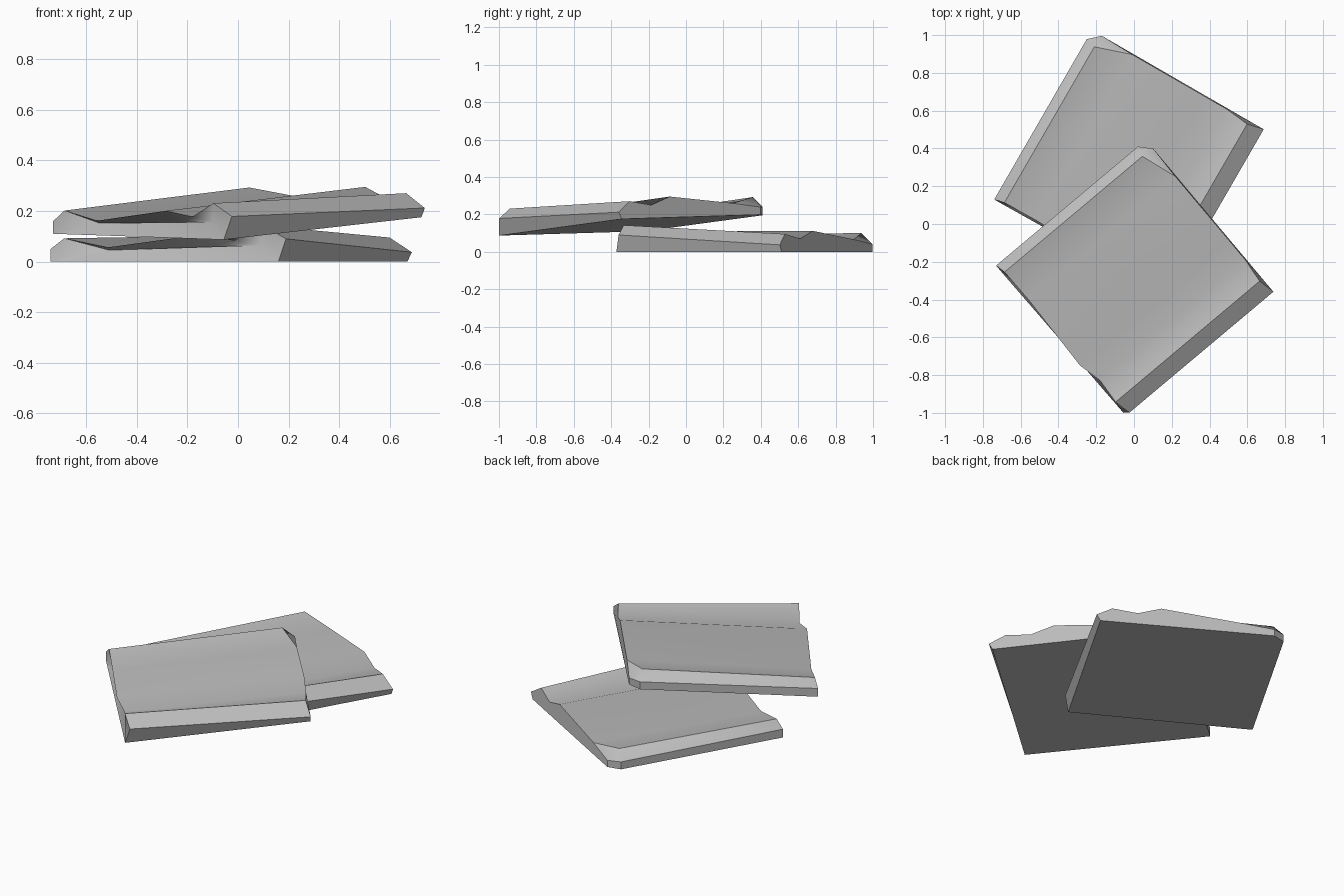
import bpy, bmesh, math
from mathutils import Matrix, Vector

cube = bpy.data.objects.get("Cube")
if cube:
    bpy.data.objects.remove(cube, do_unlink=True)

# Single stone colour
stone = bpy.data.materials.new("grey_stone")
stone.use_nodes = True
stone.diffuse_color = (0.5, 0.5, 0.5, 1)
stone.node_tree.nodes["Principled BSDF"].inputs["Base Color"].default_value = (0.5, 0.5, 0.5, 1)

# Tile cross-section: across, then (along, height) at the front and back ends
PROFILE = {
    "foot_l": (0.0, (0, 0), (0.98, 0)),
    "side_l": (0.0, (0, 0.05), (0.98, 0.045)),
    "rim_l": (0.055, (0.012, 0.092), (0.965, 0.1)),
    "dip_l": (0.25, (0.015, 0.056), (1.03, 0.066)),
    "hump": (0.69, (0, 0.107), (1.03, 0.112)),
    "dip_r": (0.82, (0.03, 0.084), (1.03, 0.07)),
    "rim_r": (0.96, (0.02, 0.142), (1.015, 0.095)),
    "side_r": (1.05, (0.04, 0.09), (1.035, 0.037)),
    "foot_r": (1.03, (0.015, 0), (1.035, 0)),
    "base": (0.06, (0, 0), (1.035, 0)),
}

# Faces closing each end; chip points make the undercut broken front
CHIPS = {"chip_l": (0.03, 0.25, 0.045), "chip_m": (0.07, 0.69, 0.05), "chip_r": (0.045, 0.93, 0.065)}
FRONT = ["foot_l chip_l chip_m chip_r foot_r base", "foot_l side_l rim_l chip_l",
         "rim_l dip_l chip_l", "dip_l hump chip_m chip_l", "hump dip_r chip_r chip_m",
         "dip_r rim_r chip_r", "rim_r side_r foot_r chip_r"]
BACK = ["foot_l side_l corner base", "side_l rim_l corner", "rim_l dip_l corner",
        "corner dip_l hump dip_r rim_r side_r foot_r base"]


def tile(name, origin, along, across):
    bm = bmesh.new()
    front, back = {}, {}
    for key, (v, f, b) in PROFILE.items():
        front[key] = bm.verts.new((f[0], v, f[1]))
        back[key] = bm.verts.new((b[0], v, b[1]))
    for key, co in CHIPS.items():
        front[key] = bm.verts.new(co)
    back["corner"] = bm.verts.new((1.035, 0.06, 0.04))
    # Long faces between the two ends
    keys = list(PROFILE)
    for a, b in zip(keys, keys[1:] + keys[:1]):
        bm.faces.new((front[a], front[b], back[b], back[a]))
    for ring, caps in ((front, FRONT), (back, BACK)):
        for cap in caps:
            bm.faces.new([ring[k] for k in cap.split()])
    # Place the tile by its length and width directions
    frame = Matrix((along, across, (0, 0, 1))).transposed().to_4x4()
    bm.transform(Matrix.Translation(Vector(origin)) @ frame)
    bmesh.ops.recalc_face_normals(bm, faces=bm.faces)
    mesh = bpy.data.meshes.new(name)
    bm.to_mesh(mesh)
    bm.free()
    mesh.materials.append(stone)
    obj = bpy.data.objects.new(name, mesh)
    bpy.context.collection.objects.link(obj)
    bpy.ops.object.select_all(action="DESELECT")
    obj.select_set(True)
    bpy.context.view_layer.objects.active = obj
    bpy.ops.object.shade_smooth_by_angle(angle=math.radians(40))


tile("lower_tile", (-0.74, 0.13, 0), (0.5, 0.866, 0), (0.866, -0.5, 0))
tile("upper_tile", (-0.73, -0.22, 0.11), (0.766, 0.643, 0.087), (0.643, -0.766, -0.024))
